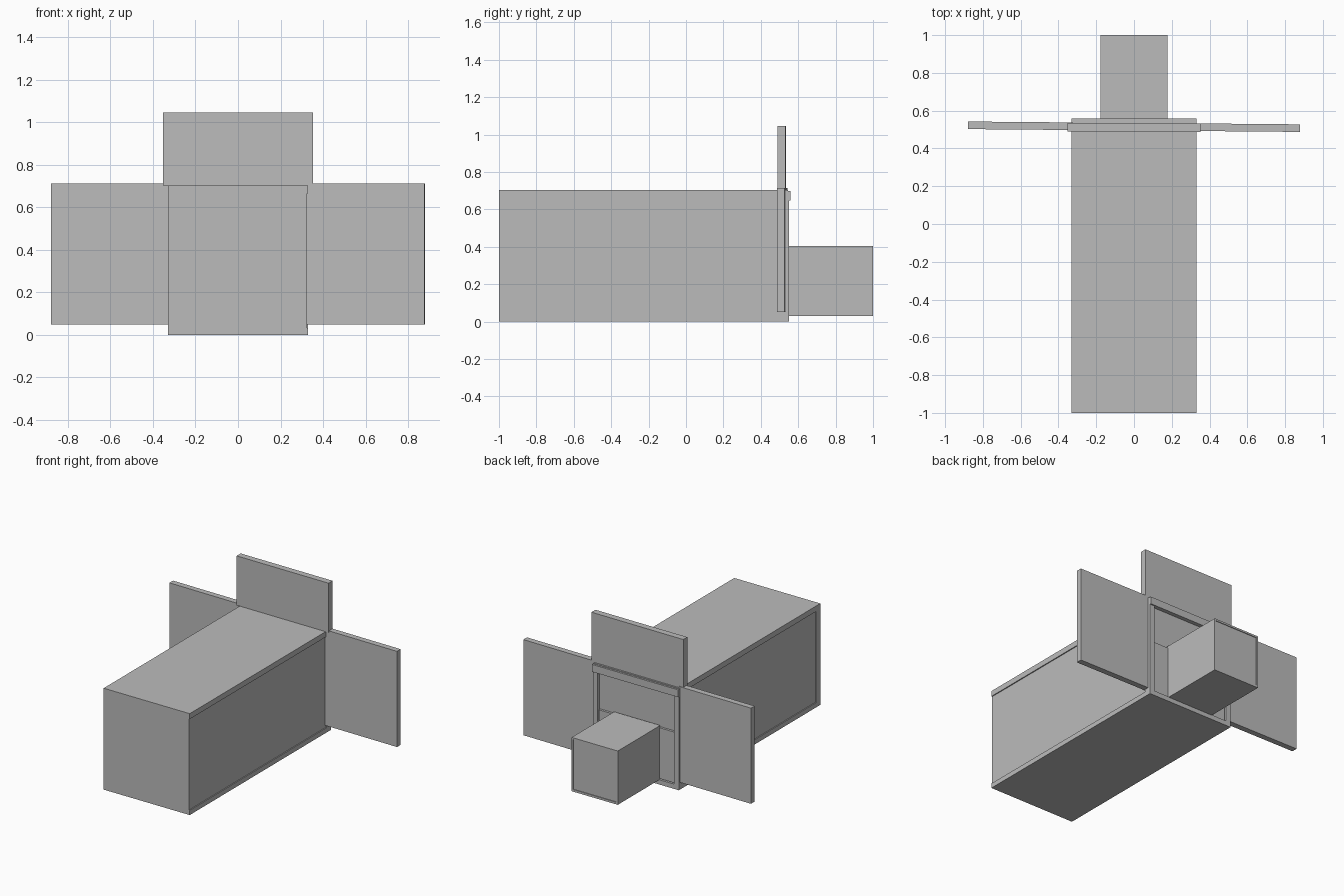
import bpy, math

cube = bpy.data.objects.get("Cube")
if cube:
    bpy.data.objects.remove(cube, do_unlink=True)

grey = bpy.data.materials.new("plain grey")
grey.use_nodes = True
colour = (0.5, 0.5, 0.5, 1.0)
grey.diffuse_color = colour
grey.node_tree.nodes["Principled BSDF"].inputs["Base Color"].default_value = colour


def box(name, x, y, z, turn=0.0):
    """Box given by its (low, high) range on each axis, turned about its own z axis."""
    ranges = (x, y, z)
    bpy.ops.mesh.primitive_cube_add(size=1, location=[(a + b) / 2 for a, b in ranges])
    ob = bpy.context.object
    ob.name = name
    ob.scale = [b - a for a, b in ranges]
    ob.rotation_euler.z = math.radians(turn)
    ob.data.materials.append(grey)
    return ob


def sides(name, x, y, z):
    """The same box on the left (+x) and the right (-x)."""
    box("left_" + name, x, y, z)
    box("right_" + name, (-x[1], -x[0]), y, z)


# Long body: inset side walls between a roof, a floor and a front wall
W = 0.33
box("body_core", (-0.323, 0.323), (-0.98, 0.527), (0.02, 0.68))
box("roof", (-W, W), (-1.0, 0.545), (0.665, 0.703))
box("floor", (-W, W), (-1.0, 0.55), (0.0, 0.033))
box("front_wall", (-W, 0.324), (-1.0, -0.955), (0.01, 0.69))

# Back end: framed recess with a raised lower panel
sides("back_post", (0.295, W), (0.50, 0.55), (0.01, 0.69))
box("back_lip", (-W, W), (0.53, 0.558), (0.648, 0.699))
box("back_lower_panel", (-0.288, 0.288), (0.51, 0.543), (0.038, 0.39))

# Flaps around the back end, the side pair turned very slightly
TILT = -0.5
box("left_flap", (0.322, 0.878), (0.490, 0.530), (0.05, 0.713), TILT)
box("right_flap", (-0.878, -0.322), (0.500, 0.540), (0.05, 0.713), TILT)
box("top_flap", (-0.353, 0.353), (0.489, 0.533), (0.702, 1.045), TILT / 3)

# Small rear block with a thin rim around its end
B = 0.177
box("block_core", (-0.172, 0.172), (0.53, 0.995), (0.035, 0.397))
box("block_top", (-B, B), (0.535, 1.0), (0.390, 0.403))
box("block_bottom", (-B, B), (0.535, 1.0), (0.03, 0.045))
sides("block_side", (0.167, B), (0.535, 1.0), (0.04, 0.395))
